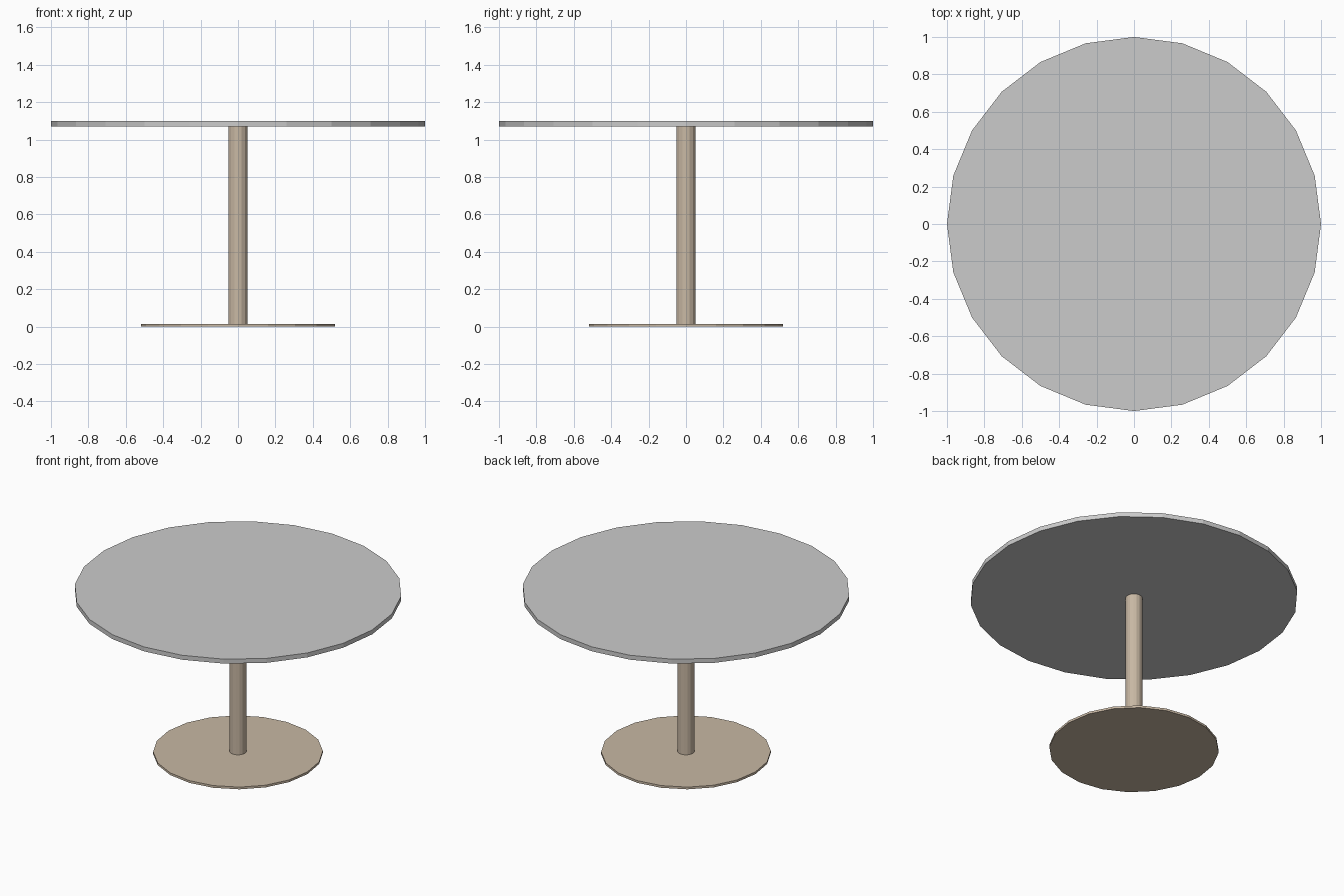
import bpy

if "Cube" in bpy.data.objects:
    bpy.data.objects.remove(bpy.data.objects["Cube"])


def disc(name, radius, z0, z1, sides, mat=None):
    bpy.ops.mesh.primitive_cylinder_add(vertices=sides, radius=radius,
                                        depth=z1 - z0, location=(0, 0, (z0 + z1) / 2))
    ob = bpy.context.object
    ob.name = name
    if mat:
        ob.data.materials.append(mat)
    return ob


# Warm beige for the stand
beige = bpy.data.materials.new("beige")
beige.diffuse_color = (0.58, 0.48, 0.37, 1)
beige.use_nodes = True
beige.node_tree.nodes["Principled BSDF"].inputs["Base Color"].default_value = beige.diffuse_color

# Round top, central column and floor plate
disc("table_top", 1.0, 1.07, 1.10, 24)
disc("column", 0.052, 0.015, 1.07, 16, beige)
disc("base_plate", 0.518, 0.0, 0.015, 20, beige)
